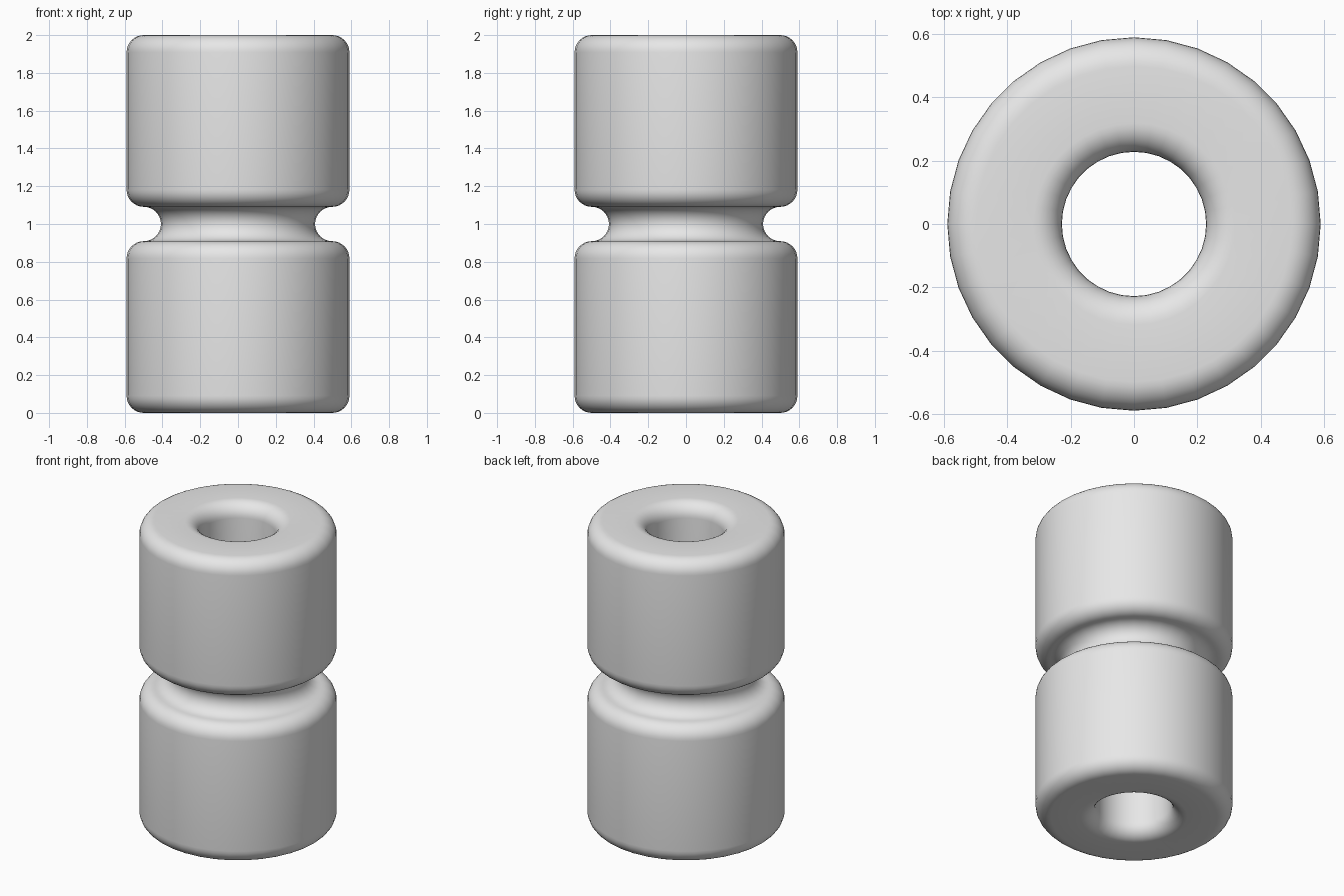
import bpy, bmesh
from math import radians, cos, sin, tau
from mathutils import Vector

if "Cube" in bpy.data.objects:
    bpy.data.objects.remove(bpy.data.objects["Cube"])

FILLET = 0.091      # radius of every rounded edge and of the waist groove
OUTER = 0.59
BORE = 0.228
HEIGHT = 2.0
SIDES = 36

# Plain grey material
grey = bpy.data.materials.new("light grey")
grey.use_nodes = True
colour = (0.8, 0.8, 0.8, 1)
grey.diffuse_color = colour
grey.node_tree.nodes["Principled BSDF"].inputs["Base Color"].default_value = colour


def arc(radius, height, start, end, steps=8):
    """Points of a rounded corner centred at (radius, height)."""
    points = []
    for i in range(steps + 1):
        a = radians(start + (end - start) * i / steps)
        points.append(Vector((radius + FILLET * cos(a), 0, height + FILLET * sin(a))))
    return points


# Closed half section: lower drum, waist groove, upper drum, bore
rim = OUTER - FILLET
lip = BORE + FILLET
low, top, middle = FILLET, HEIGHT - FILLET, HEIGHT / 2
section = (
    arc(rim, low, -90, 0)
    + arc(rim, middle - 2 * FILLET, 0, 90)
    + arc(rim, middle, 270, 90, 16)
    + arc(rim, middle + 2 * FILLET, -90, 0)
    + arc(rim, top, 0, 90)
    + arc(lip, top, 90, 180)
    + arc(lip, low, 180, 270)
)

# Revolve the section around the z axis
bm = bmesh.new()
verts = [bm.verts.new(p) for p in section]
edges = [bm.edges.new((v, verts[i - 1])) for i, v in enumerate(verts)]
bmesh.ops.spin(bm, geom=verts + edges, cent=(0, 0, 0), axis=(0, 0, 1),
               angle=tau, steps=SIDES, use_merge=False)
bmesh.ops.remove_doubles(bm, verts=bm.verts, dist=0.0005)
bmesh.ops.recalc_face_normals(bm, faces=bm.faces)
mesh = bpy.data.meshes.new("grooved_spool")
bm.to_mesh(mesh)
bm.free()

spool = bpy.data.objects.new("grooved_spool", mesh)
bpy.context.collection.objects.link(spool)
mesh.materials.append(grey)

# Smooth shading
bpy.ops.object.select_all(action="DESELECT")
spool.select_set(True)
bpy.context.view_layer.objects.active = spool
bpy.ops.object.shade_smooth_by_angle(angle=radians(40))
